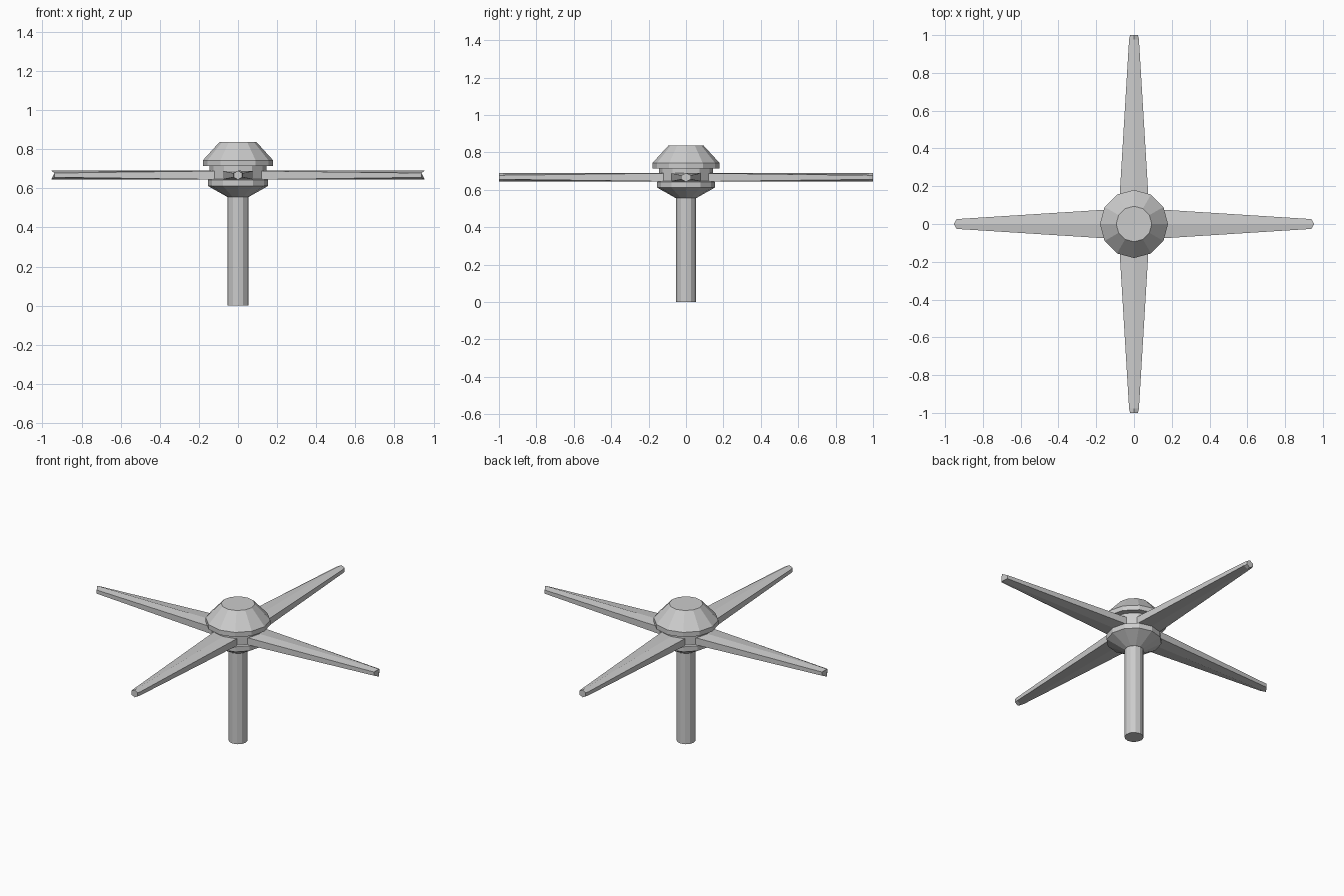
import bpy, bmesh, math
from mathutils import Matrix

if "Cube" in bpy.data.objects:
    bpy.data.objects.remove(bpy.data.objects["Cube"])

SIDES = 12


def make_object(name, bm):
    bmesh.ops.recalc_face_normals(bm, faces=bm.faces[:])
    mesh = bpy.data.meshes.new(name)
    bm.to_mesh(mesh)
    bm.free()
    obj = bpy.data.objects.new(name, mesh)
    bpy.context.collection.objects.link(obj)
    return obj


def loft(bm, sections):
    # Skin closed rings of points and cap both ends
    rings = [[bm.verts.new(p) for p in s] for s in sections]
    n = len(rings[0])
    for a, b in zip(rings, rings[1:]):
        for i in range(n):
            j = (i + 1) % n
            bm.faces.new((a[i], a[j], b[j], b[i]))
    bm.faces.new(rings[0][::-1])
    bm.faces.new(rings[-1])


def turned(name, profile):
    # Faceted round part from (radius, z) pairs
    bm = bmesh.new()
    angles = [2 * math.pi * i / SIDES for i in range(SIDES)]
    loft(bm, [[(r * math.cos(a), r * math.sin(a), z) for a in angles]
              for r, z in profile])
    return make_object(name, bm)


def blade(name, angle, tip, tip_stations):
    # Tapered six-sided blade: flat at the root, ridged at the tip
    zc, ridge = 0.667, 0.023
    stations = [(0.10, 0.079, 0.022)] + tip_stations
    sections = []
    for x, w, h in stations:
        ring = [(w, -h), (w, h), (0, ridge), (-w, h), (-w, -h), (0, -ridge)]
        # middle points reach the very end of the blade
        is_end = x == stations[-1][0]
        sections.append([(tip if is_end and y == 0 else x, y, zc + z)
                         for y, z in ring])
    bm = bmesh.new()
    loft(bm, sections)
    bmesh.ops.transform(bm, matrix=Matrix.Rotation(angle, 4, 'Z'), verts=bm.verts)
    return make_object(name, bm)


# Mast, hub body and cap
turned("mast", [(0.053, 0), (0.053, 0.57)])
turned("hub_body", [(0.055, 0.556), (0.154, 0.612), (0.154, 0.643),
                    (0.145, 0.648), (0.145, 0.72)])
turned("hub_cap", [(0.18, 0.714), (0.18, 0.743), (0.094, 0.837)])

# Four blades: pointed ends along x, squarer ends along y
for i in range(4):
    if i % 2 == 0:
        blade(f"blade_{i + 1}", i * math.pi / 2, 0.955, [(0.938, 0.026, 0.011)])
    else:
        blade(f"blade_{i + 1}", i * math.pi / 2, 1.0,
              [(0.978, 0.026, 0.011), (1.0, 0.021, 0.011)])
